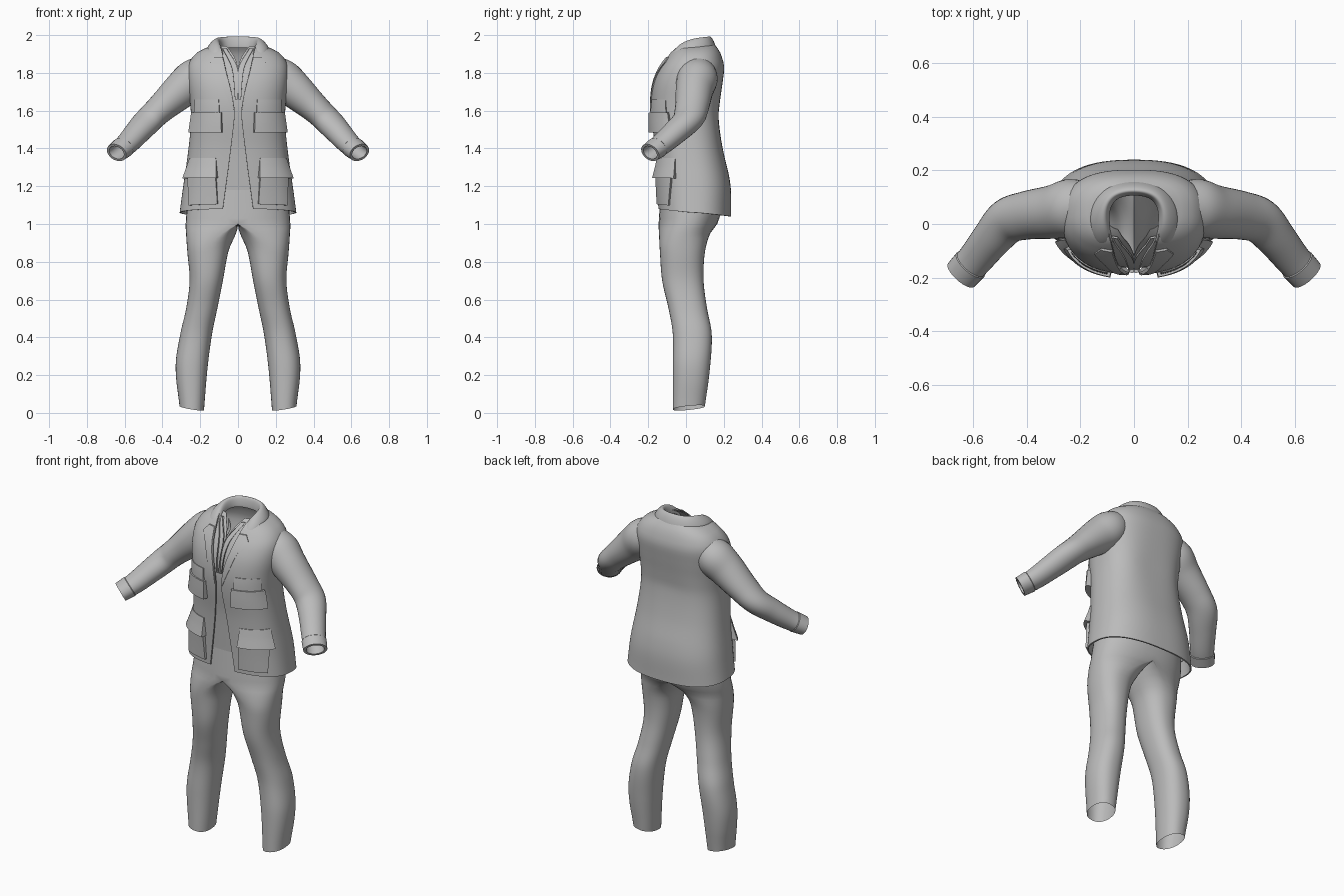
import bpy
from math import sin, cos, asin, pi, copysign
from mathutils import Vector

if "Cube" in bpy.data.objects:
    bpy.data.objects.remove(bpy.data.objects["Cube"])

cloth = bpy.data.materials.new("grey cloth")
cloth.use_nodes = True
cloth.diffuse_color = (0.5, 0.5, 0.5, 1)
cloth.node_tree.nodes["Principled BSDF"].inputs["Base Color"].default_value = (0.5, 0.5, 0.5, 1)


def interp(keys, z):
    """Smooth curve through rows of (position, value, value, ...)."""
    z = min(max(z, keys[0][0]), keys[-1][0])
    i = max(k for k in range(len(keys) - 1) if keys[k][0] <= z)
    a, b = keys[i], keys[i + 1]
    p, q = keys[max(i - 1, 0)], keys[min(i + 2, len(keys) - 1)]
    h = b[0] - a[0]
    s = (z - a[0]) / h
    out = []
    for c in range(1, len(a)):
        m0 = (b[c] - p[c]) / (b[0] - p[0]) * h
        m1 = (q[c] - a[c]) / (q[0] - a[0]) * h
        d = b[c] - a[c]
        out.append(a[c] + s * m0 + s * s * (3 * d - 2 * m0 - m1) + s ** 3 * (m0 + m1 - 2 * d))
    return out


def spow(v, e):
    return copysign(abs(v) ** e, v)


def grid(name, rows, closed=False, skip=None, thick=0, subdiv=0, angle=40):
    """Skin rows of points into a mirrored, smooth part."""
    n = len(rows[0])
    faces = []
    for r in range(len(rows) - 1):
        for c in range(n if closed else n - 1):
            if skip and skip(r, c):
                continue
            d = (c + 1) % n
            faces.append((r * n + c, r * n + d, (r + 1) * n + d, (r + 1) * n + c))
    mesh = bpy.data.meshes.new(name)
    mesh.from_pydata([p for row in rows for p in row], [], faces)
    mesh.materials.append(cloth)
    ob = bpy.data.objects.new(name, mesh)
    bpy.context.collection.objects.link(ob)
    bpy.ops.object.select_all(action="DESELECT")
    ob.select_set(True)
    bpy.context.view_layer.objects.active = ob
    bpy.ops.object.mode_set(mode="EDIT")
    bpy.ops.mesh.select_all(action="SELECT")
    bpy.ops.mesh.delete_loose()
    bpy.ops.mesh.select_all(action="SELECT")
    bpy.ops.mesh.normals_make_consistent(inside=False)
    bpy.ops.object.mode_set(mode="OBJECT")
    ob.modifiers.new("mirror", "MIRROR").merge_threshold = 0.002
    if thick:
        sol = ob.modifiers.new("thickness", "SOLIDIFY")
        sol.thickness, sol.offset = thick, 0
    if subdiv:
        ob.modifiers.new("smooth", "SUBSURF").levels = subdiv
    for m in list(ob.modifiers):
        bpy.ops.object.modifier_apply(modifier=m.name)
    bpy.ops.object.shade_smooth_by_angle(angle=angle * pi / 180)
    return ob


# Body of the jacket: height, half width, front y, back y
BODY = [(1.04, .305, -.145, .235), (1.2, .285, -.15, .232), (1.4, .258, -.16, .195),
        (1.55, .245, -.178, .18), (1.65, .25, -.182, .185), (1.75, .262, -.168, .195),
        (1.83, .262, -.135, .2), (1.88, .238, -.1, .187), (1.92, .19, -.07, .17),
        (1.95, .105, -.035, .145)]
# Half gap between the front edges of the jacket and of the shirt
GAP = [(1.04, .08), (1.3, .05), (1.55, .02), (1.62, .02), (1.7, .035), (1.8, .06),
       (1.9, .082), (1.95, .096)]
SHIRT_GAP = [(1.1, 0), (1.6, 0), (1.83, .002), (1.9, .03), (1.95, .08)]
POWER = 2.5


def angle_at(x, z):
    return asin(min(max(x, 0) / interp(BODY, z)[0], 1) ** (POWER / 2))


def surface(t, z, off=0):
    """Point on the body at angle t from the front, pushed out by off."""
    hw, yf, yb = interp(BODY, z)
    cy, ry = (yf + yb) / 2, (yb - yf) / 2
    x = hw * spow(sin(t), 2 / POWER) + off * sin(t)
    y = cy - ry * spow(cos(t), 2 / POWER) - off * cos(t)
    hem = max(0, (1.3 - z) / .26) * .02 * (1 + cos(t))
    spine = .012 * max(0, -cos(t)) ** 9 * max(0, 1 - abs(z - 1.58) / .3)
    return Vector((max(x, 0) if t < pi - .001 else 0, y - spine, z + hem))


def shell(name, z0, z1, gap, off, rows=40, cols=40, thick=.008):
    out = []
    for r in range(rows + 1):
        z = z0 + (z1 - z0) * r / rows
        t0 = angle_at(interp(gap, z)[0], z)
        out.append([surface(t0 + (pi - t0) * c / cols, z, off) for c in range(cols + 1)])
    return grid(name, out, thick=thick)


def patch(name, z0, z1, edges, d_low, d_high, n=10):
    """Raised piece lying on the body; edges are rows of (z, inner x, outer x)."""
    rows = []
    for r in range(n + 3):
        v = min(max((r - 1) / n, 0), 1)
        z = z0 + (z1 - z0) * v
        a, b = interp(edges, z)
        ta, tb = angle_at(a, z), angle_at(b, z)
        row = []
        for c in range(n + 3):
            u = min(max((c - 1) / n, 0), 1)
            rim = r in (0, n + 2) or c in (0, n + 2)
            row.append(surface(ta + (tb - ta) * u, z, 0 if rim else d_low + (d_high - d_low) * v))
        rows.append(row)
    return grid(name, rows)


shell("jacket_body", 1.04, 1.95, GAP, 0)
shell("shirt", 1.12, 1.94, SHIRT_GAP, -.022, thick=.004)

# Lapels, shirt placket and pockets
patch("lapels", 1.59, 1.885, [(1.59, .02, .026), (1.7, .035, .07), (1.8, .06, .105),
                              (1.865, .074, .145), (1.885, .079, .118)], .008, .013)
patch("shirt_collar_points", 1.66, 1.93, [(1.66, .002, .016), (1.83, .004, .034),
                                          (1.93, .062, .084)], -.012, -.008)
patch("upper_pockets", 1.5, 1.66, [(1.5, .09, .222), (1.66, .1, .222)], .022, .008)
patch("upper_pocket_flaps", 1.485, 1.59, [(1.485, .08, .232), (1.59, .085, .228)], .034, .022)
patch("lower_pockets", 1.07, 1.29, [(1.07, .105, .25), (1.29, .115, .25)], .016, .022)
patch("lower_pocket_flaps", 1.235, 1.35, [(1.235, .105, .262), (1.35, .115, .25)], .036, .008)

# Folded collar: outer edge, roll, inner edge, from the notch to the back
collar = []
for outer, mid, top, inner in [
        ((.135, -.08, 1.885), (.115, -.078, 1.9), (.08, -.072, 1.905), (.076, -.06, 1.88)),
        ((.16, -.03, 1.925), (.13, -.03, 1.955), (.1, -.02, 1.965), (.09, -.015, 1.92)),
        ((.168, .05, 1.935), (.138, .05, 1.975), (.108, .05, 1.99), (.095, .05, 1.93)),
        ((.12, .14, 1.925), (.1, .13, 1.975), (.078, .107, 2.0), (.068, .1, 1.93)),
        ((0, .17, 1.915), (0, .148, 1.975), (0, .122, 2.004), (0, .11, 1.93))]:
    collar.append([outer, mid, top, inner])
grid("jacket_collar", collar, thick=.01, subdiv=3)

# Sleeves: position along arm, centre, vertical radius, sideways radius
ARM = [(0, .17, .065, 1.825, .08, .085), (1, .23, .06, 1.772, .104, .108),
       (2, .30, .045, 1.71, .098, .1), (3, .40, .032, 1.62, .079, .09),
       (4, .47, .01, 1.553, .07, .085), (5, .53, -.055, 1.488, .064, .074),
       (6, .59, -.13, 1.422, .056, .066), (7, .643, -.19, 1.378, .048, .062)]


def arm_ring(s, shrink=1.0):
    p = interp(ARM, s)
    a, b = interp(ARM, max(s - .3, 0)), interp(ARM, min(s + .3, 7))
    d = (Vector(b[:3]) - Vector(a[:3])).normalized()
    side = d.cross(Vector((0, 0, 1))).normalized()
    up = side.cross(d)
    ring = []
    for k in range(28):
        w = 2 * pi * k / 28
        ring.append(Vector(p[:3]) + shrink * (up * p[3] * cos(w) + side * p[4] * sin(w)))
    return ring


sleeve = [arm_ring(7 * i / 42) for i in range(43)]
sleeve += [arm_ring(7, .8), arm_ring(6.7, .76), arm_ring(6, .75)]
grid("sleeves", sleeve, closed=True)
cuff = [arm_ring(6.3, 1.0), arm_ring(6.34, 1.06), arm_ring(6.7, 1.06), arm_ring(7, 1.06), arm_ring(7, .8)]
grid("cuffs", cuff, closed=True)

# Trousers: height, inner x, outer x, front y, back y
LEG = [(.025, .18, .31, -.07, .1), (.25, .16, .33, -.07, .128), (.42, .137, .305, -.07, .136),
       (.55, .11, .275, -.092, .112), (.7, .08, .256, -.126, .093), (.85, .052, .268, -.138, .1),
       (.95, .018, .275, -.143, .128), (1.0, 0, .277, -.145, .165), (1.1, 0, .268, -.138, .19),
       (1.2, 0, .25, -.13, .18)]
M = 20
HEIGHTS = [.025 + .975 * i / 39 for i in range(40)] + [1.03, 1.06, 1.1, 1.14, 1.18]
trousers = []
for z in HEIGHTS:
    xi, xo, yf, yb = interp(LEG, z)
    w = min(max((z - .86) / .14, 0), 1) ** 2
    row = []
    for k in range(2 * M):
        t = pi * k / M
        sx, sy = spow(sin(t), .88), spow(cos(t), .88)
        leg_x = (xi + xo) / 2 + (xo - xi) / 2 * sx
        hip_x = xo * max(sx, 0) if 0 < k < M else 0
        x = leg_x + (hip_x - leg_x) * w
        y = (yf + yb) / 2 - (yb - yf) / 2 * sy
        tilt = max(0, 1 - z / .15) * (.2 * (x - .245) + .12 * y)
        row.append((max(x, 0), y, z + tilt))
    trousers.append(row)
grid("trousers", trousers, closed=True, skip=lambda r, c: r >= 39 and c >= M)
